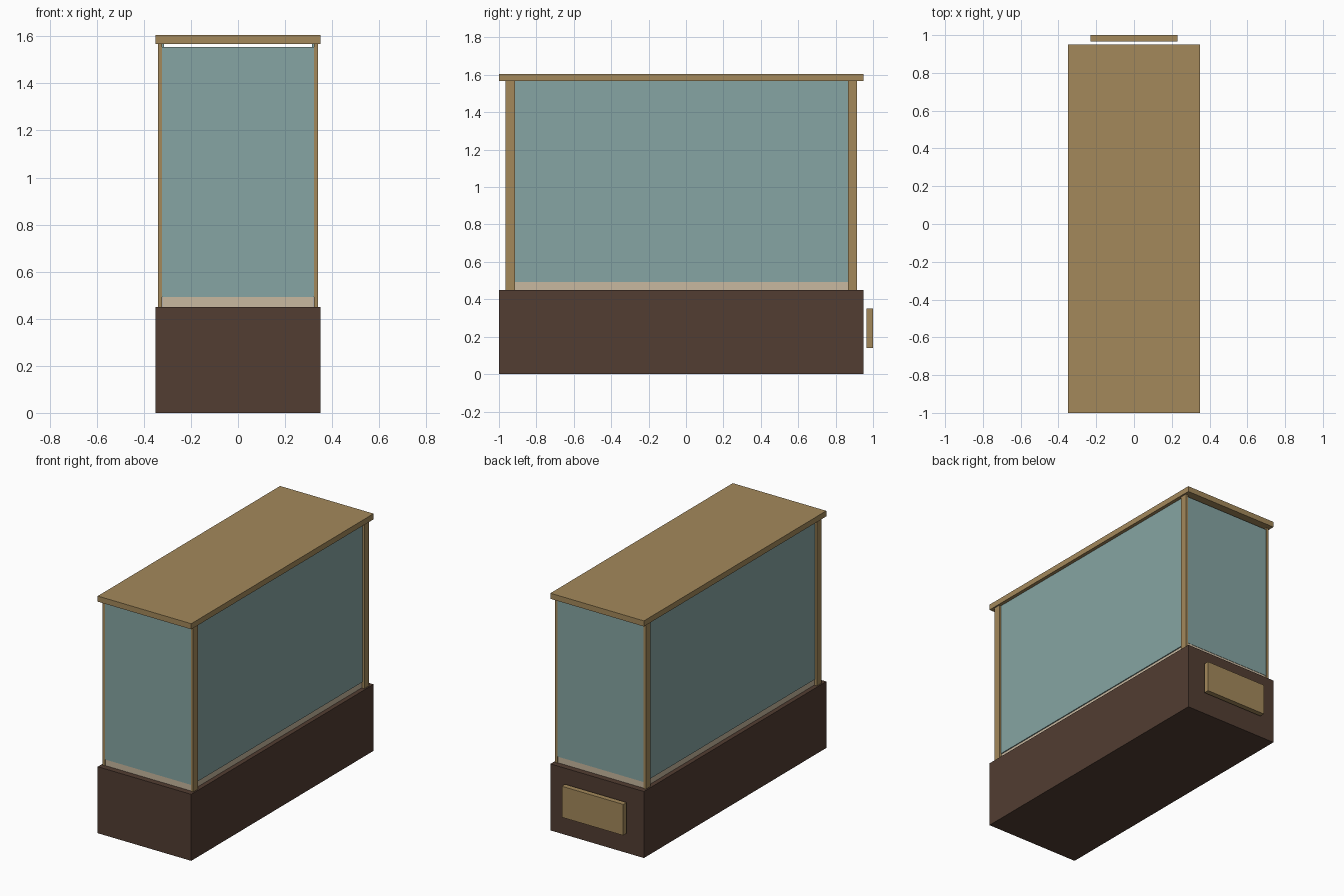
import bpy

if "Cube" in bpy.data.objects:
    bpy.data.objects.remove(bpy.data.objects["Cube"])


def material(name, rgb):
    m = bpy.data.materials.new(name)
    m.diffuse_color = (*rgb, 1)
    m.use_nodes = True
    m.node_tree.nodes["Principled BSDF"].inputs["Base Color"].default_value = m.diffuse_color
    return m


WOOD = material("light_wood", (0.37, 0.25, 0.105))
DARK = material("dark_wood", (0.084, 0.047, 0.032))
SAND = material("cream", (0.58, 0.48, 0.35))
GLASS = material("glass", (0.24, 0.376, 0.366))


def box(name, x, y, z, mat):
    """Box from (min, max) pairs along each axis."""
    spans = (x, y, z)
    bpy.ops.mesh.primitive_cube_add(size=1, location=[(a + b) / 2 for a, b in spans])
    ob = bpy.context.object
    ob.name = name
    ob.scale = [b - a for a, b in spans]
    bpy.ops.object.transform_apply(location=False, rotation=False, scale=True)
    ob.data.materials.append(mat)
    return ob


# plinth, lid and display floor
box("plinth", (-0.35, 0.35), (-1, 0.95), (0, 0.45), DARK)
box("lid", (-0.35, 0.35), (-1, 0.95), (1.567, 1.605), WOOD)
box("display_floor", (-0.32, 0.32), (-0.96, 0.91), (0.45, 0.492), SAND)

# corner posts
for sx, side in ((-1, "left"), (1, "right")):
    for y0, end in ((-0.965, "front"), (0.865, "back")):
        box(f"{end}_{side}_post", sorted((sx * 0.322, sx * 0.34)),
            (y0, y0 + 0.05), (0.45, 1.567), WOOD)
    # long side panes
    box(f"{side}_pane", sorted((sx * 0.315, sx * 0.327)),
        (-0.915, 0.865), (0.492, 1.567), GLASS)

# end panes, stopping just under the lid
box("front_pane", (-0.322, 0.322), (-0.962, -0.95), (0.492, 1.555), GLASS)
box("back_pane", (-0.322, 0.322), (0.9, 0.912), (0.492, 1.555), GLASS)

# access panel standing off the back of the plinth
box("access_panel", (-0.23, 0.23), (0.965, 1.0), (0.14, 0.35), WOOD)
